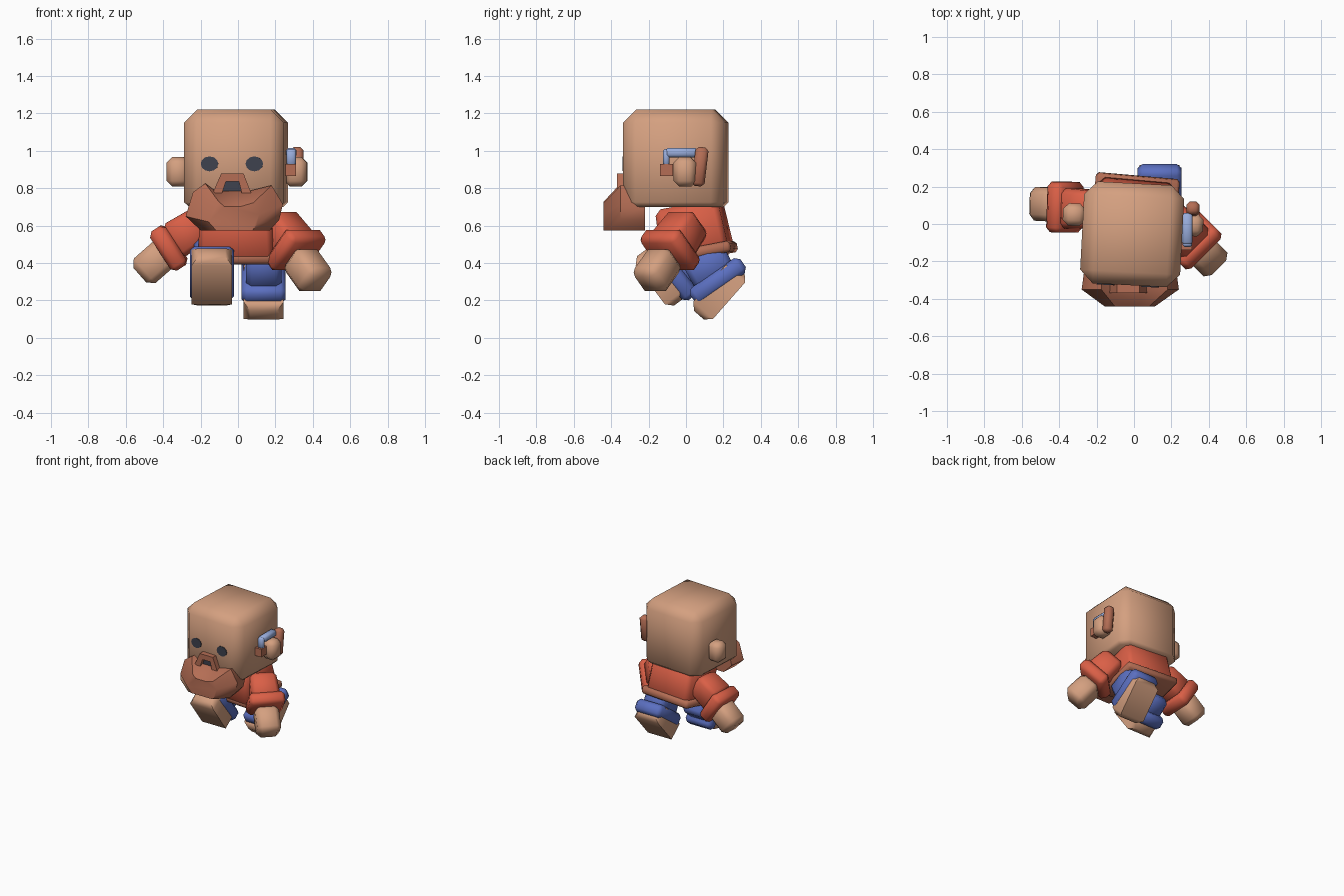
import bpy, bmesh, math
from mathutils import Vector, Matrix

if "Cube" in bpy.data.objects:
    bpy.data.objects.remove(bpy.data.objects["Cube"])


def mat(name, *rgb):
    m = bpy.data.materials.new(name)
    m.diffuse_color = (*rgb, 1)
    m.use_nodes = True
    m.node_tree.nodes["Principled BSDF"].inputs["Base Color"].default_value = m.diffuse_color
    return m


SKIN = mat("skin tan", .66, .35, .215)
BROWN = mat("beard brown", .46, .155, .09)
RED = mat("shirt red", .70, .115, .062)
BLUE = mat("trouser blue", .105, .16, .53)
PALE = mat("pale blue", .32, .42, .72)
DARK = mat("dark grey", .048, .054, .077)


def finish(bm, name, material, matrix=Matrix(), angle=50):
    bmesh.ops.recalc_face_normals(bm, faces=bm.faces)
    me = bpy.data.meshes.new(name)
    bm.to_mesh(me)
    bm.free()
    me.transform(matrix)
    me.materials.append(material)
    me.polygons.foreach_set("use_smooth", [True] * len(me.polygons))
    me.set_sharp_from_angle(angle=math.radians(angle))
    ob = bpy.data.objects.new(name, me)
    bpy.context.collection.objects.link(ob)
    return ob


def frame(centre, axis=(0, 0, 1), ref=(1, 0, 0)):
    """Local z along axis, local x as near to ref as possible."""
    z = Vector(axis).normalized()
    x = Vector(ref)
    x = (x - z * x.dot(z)).normalized()
    y = z.cross(x)
    m = Matrix((x, y, z)).transposed().to_4x4()
    m.translation = centre
    return m


def box(name, material, centre, size, axis=(0, 0, 1), ref=(1, 0, 0), bevel=.0,
        taper=1.0, pick=lambda e: True):
    """Box with chamfered edges; taper scales the -z end."""
    bm = bmesh.new()
    bmesh.ops.create_cube(bm, size=1)
    for v in bm.verts:
        t = taper if v.co.z < 0 else 1
        v.co = Vector((v.co.x * size[0] * t, v.co.y * size[1] * t, v.co.z * size[2]))
    if bevel:
        bmesh.ops.bevel(bm, geom=[e for e in bm.edges if pick(e)], offset=bevel,
                        segments=1, affect='EDGES', profile=.5)
    return finish(bm, name, material, frame(centre, axis, ref))


def yaw(deg):
    a = math.radians(deg)
    return (math.cos(a), math.sin(a), 0)


# Head: large chamfers on the top and upright edges, small below
bm = bmesh.new()
bmesh.ops.create_cube(bm, size=1)
for v in bm.verts:
    v.co = Vector((v.co.x * .535, v.co.y * .545, v.co.z * .52))
bmesh.ops.bevel(bm, geom=[e for e in bm.edges if max(v.co.z for v in e.verts) > 0],
                offset=.07, segments=1, affect='EDGES', profile=.5)
bmesh.ops.bevel(bm, geom=[e for e in bm.edges if all(v.co.z < -.25 for v in e.verts)],
                offset=.025, segments=1, affect='EDGES', profile=.5)
head_frame = frame((-.01, -.055, .96), ref=yaw(-3))
finish(bm, "head", SKIN, head_frame)

# Eyes: thin plates on the face
for side, x in (("right", -.15), ("left", .09)):
    bm = bmesh.new()
    bmesh.ops.create_cone(bm, cap_ends=True, segments=12, radius1=1, radius2=1, depth=.008)
    m = Matrix.Translation((x + .022, -.2735, -.03)) @ Matrix.Rotation(math.pi / 2, 4, 'X')
    finish(bm, side + "_eye", DARK, head_frame @ m @ Matrix.Diagonal((.047, .04, 1, 1)))

# Ears
box("right_ear", SKIN, (-.32, .05, .887), (.12, .12, .157), ref=yaw(-3), bevel=.03)
box("left_ear", SKIN, (.31, -.005, .887), (.12, .12, .157), ref=yaw(-3), bevel=.03)

# Hearing device on the left ear
box("device_shell", BROWN, (.315, .075, .915), (.07, .07, .21), (0, .12, 1), bevel=.018)
box("device_tube_top", PALE, (.285, -.025, .99), (.055, .17, .05), bevel=.012)
box("device_tube_front", PALE, (.285, -.105, .965), (.05, .035, .09), bevel=.01)
box("device_plug", BROWN, (.28, -.105, .898), (.06, .07, .065))

# Beard: three lofted outlines
outline = [(-.24, .78), (-.175, .825), (-.12, .785), (.06, .785), (.18, .815),
           (.24, .715), (.22, .63), (.17, .575), (-.2, .575), (-.28, .65)]
bm = bmesh.new()
rings = []
for y, sx, sz in ((-.22, .93, .98), (-.35, 1, 1), (-.44, .52, .62)):
    rings.append([bm.verts.new((-.025 + (x + .025) * sx, y, .57 + (z - .57) * sz))
                  for x, z in outline])
n = len(outline)
for a, b in zip(rings, rings[1:]):
    for i in range(n):
        bm.faces.new((a[i], a[(i + 1) % n], b[(i + 1) % n], b[i]))
bm.faces.new(rings[0])
bm.faces.new(rings[-1])
finish(bm, "beard", BROWN, angle=45)

# Moustache arch and mouth
arch = [(-.135, .775), (-.09, .878), (.03, .878), (.07, .775),
        (.02, .775), (.005, .835), (-.065, .835), (-.085, .775)]
bm = bmesh.new()
f = bm.faces.new([bm.verts.new((x, -.3, z)) for x, z in arch])
r = bmesh.ops.extrude_face_region(bm, geom=[f])
for v in r["geom"]:
    if isinstance(v, bmesh.types.BMVert):
        v.co.y = -.37
finish(bm, "moustache", BROWN, angle=30)
box("mouth", DARK, (-.03, -.337, .805), (.13, .009, .07), ref=yaw(-3))

# Torso and belt, leaning forward
lean = (-.02, -.19, 1)
box("shirt", RED, (.0, .04, .575), (.38, .34, .28), lean, yaw(-5), bevel=.03, taper=1.08)
box("belt", BROWN, (.005, .07, .455), (.45, .38, .06), lean, yaw(-5), bevel=.015)

# Arms: sleeve, cuff, hand
arms = (("right", (-.27, .08, .565), (-.37, .09, .48), (-.445, .105, .406),
         (-.84, .04, -.54), (-.75, .04, -.66), (0, 1, 0)),
        ("left", (.25, -.03, .555), (.31, -.085, .47), (.375, -.155, .362),
         (.5, -.5, -.7), (.5, -.5, -.7), (.7, .7, 0)))
for side, s, c, h, d, dh, ref in arms:
    box(side + "_sleeve", RED, s, (.22, .21, .2), d, ref, bevel=.03, taper=.9)
    box(side + "_cuff", RED, c, (.27, .25, .1), d, ref, bevel=.025)
    box(side + "_hand", SKIN, h, (.18, .175, .21), dh, ref, bevel=.035)

# Legs: thigh, trouser cuff, foot (right forward, left back)
legs = (("right", -.14, (.0, .40), (-.07, .345), (-.135, .325), (-.75, -.6), (-.8, -.6)),
        ("left", .137, (.12, .385), (.17, .305), (.178, .245), (.45, -.85), (.75, -.66)))
for side, x, t, c, f, d, df in legs:
    box(side + "_thigh", BLUE, (x, *t), (.19, .24, .18), (0, *d), bevel=.03)
    box(side + "_trouser_cuff", BLUE, (x, *c), (.235, .33, .1), (0, *(d if side == "right" else (.57, -.82))),
        bevel=.025)
    box(side + "_foot", SKIN, (x, *f), (.215, .33, .14), (0, *df), bevel=.035,
        pick=lambda e: abs(e.verts[0].co.y - e.verts[1].co.y) < .01)
